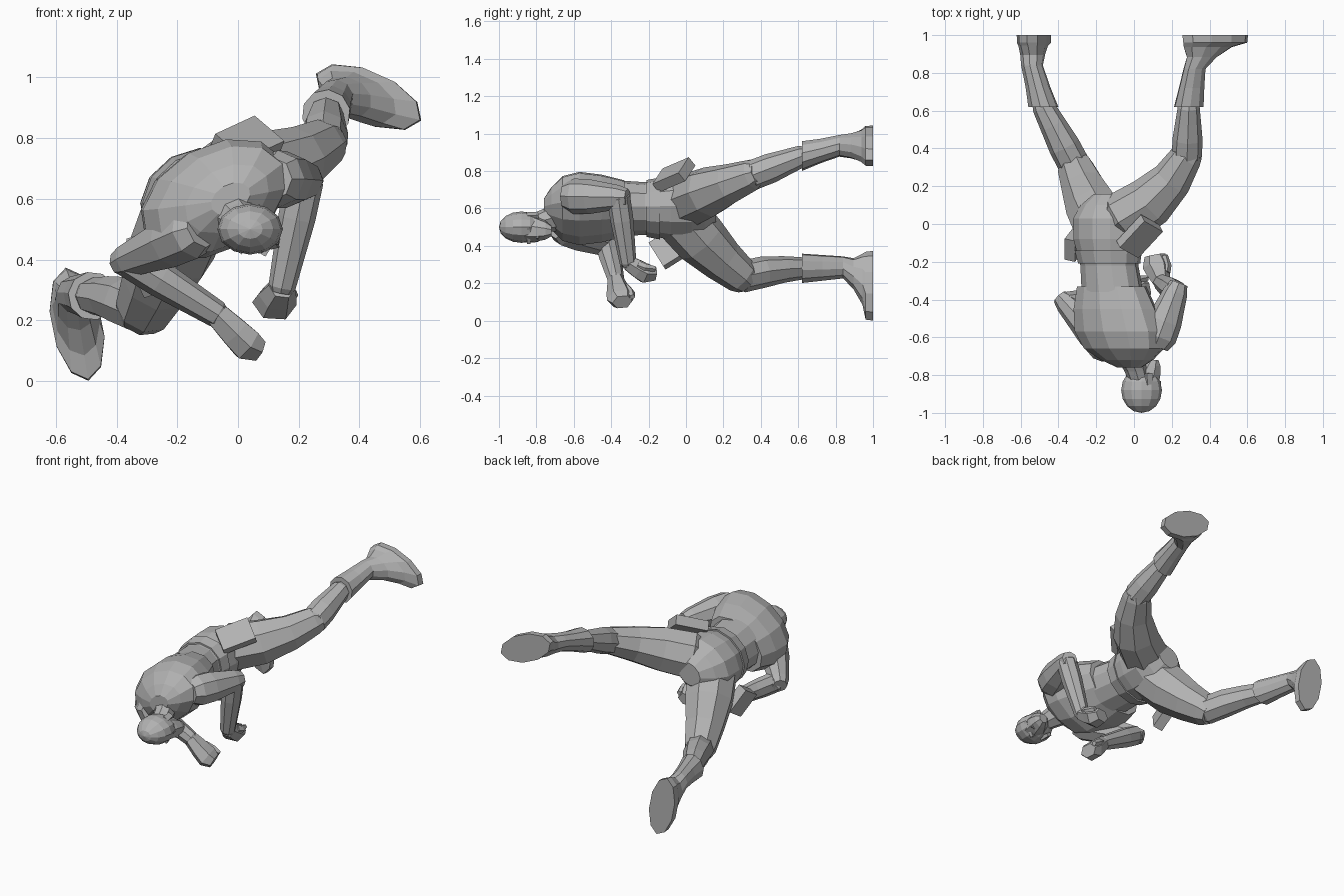
import bpy, bmesh, math
from mathutils import Vector, Matrix

old = bpy.data.objects.get("Cube")
if old:
    bpy.data.objects.remove(old)

grey = bpy.data.materials.new("plain_grey")
grey.use_nodes = True
grey.diffuse_color = (.45, .45, .45, 1)
grey.node_tree.nodes["Principled BSDF"].inputs["Base Color"].default_value = grey.diffuse_color

RIGHTWARD, BACKWARD, UPWARD = Vector((1, 0, 0)), Vector((0, 1, 0)), Vector((0, 0, 1))


def finish(name, bm):
    bmesh.ops.recalc_face_normals(bm, faces=bm.faces[:])
    mesh = bpy.data.meshes.new(name)
    bm.to_mesh(mesh)
    bm.free()
    mesh.materials.append(grey)
    obj = bpy.data.objects.new(name, mesh)
    bpy.context.collection.objects.link(obj)


def loft(name, points, widths, ref, depths=None, axis=None, sides=8):
    """Capped tube through points; widths run along ref, depths across it."""
    bm = bmesh.new()
    rings = []
    last = len(points) - 1
    for i, (point, width, depth) in enumerate(zip(points, widths, depths or widths)):
        normal = axis or (points[min(i + 1, last)] - points[max(i - 1, 0)]).normalized()
        along = (ref - normal * ref.dot(normal)).normalized()
        across = normal.cross(along)
        angles = [math.tau * k / sides for k in range(sides)]
        rings.append([bm.verts.new(point + along * width * math.cos(a) + across * depth * math.sin(a))
                      for a in angles])
    for lower, upper in zip(rings, rings[1:]):
        for k in range(sides):
            bm.faces.new((lower[k - 1], lower[k], upper[k], upper[k - 1]))
    bm.faces.new(rings[0])
    bm.faces.new(rings[-1])
    finish(name, bm)


def limb(name, start, end, thick, thin, ref, overlap=.1, bow=Vector()):
    """Tapered limb with a slight muscle swell, an optional bow and overlapping ends."""
    steps = [-overlap, 0, .35, .7, 1, 1 + overlap]
    swell = [.7, 1, 1.1, 1.05, 1, .8]
    points = [start.lerp(end, t) + bow * max(0, math.sin(math.pi * t)) for t in steps]
    radii = [(thick + (thin - thick) * t) * s for t, s in zip(steps, swell)]
    loft(name, points, radii, ref)


def boot(name, cuff, ankle, sole, toe):
    """Flared cuff, narrow ankle and a long flat sole facing backward."""
    shaft = cuff.lerp(ankle, .5)
    points = [cuff, shaft, ankle, ankle.lerp(sole, .35), ankle.lerp(sole, .65),
              sole - BACKWARD * .04, sole]
    loft(name, points, [.08, .07, .06, .085, .14, .185, .19], toe.normalized(),
         [.08, .065, .058, .065, .075, .085, .085], BACKWARD, sides=10)


def hand(name, wrist, knuckles, tip, ref, thumb_side):
    """Half-closed mitt with a separate thumb."""
    palm = wrist.lerp(knuckles, .6)
    loft(name + "_palm", [wrist, palm, knuckles, tip], [.045, .065, .075, .055], ref,
         [.045, .055, .06, .04], sides=6)
    shift = thumb_side.normalized() * .06
    loft(name + "_thumb", [palm + shift * .7, knuckles + shift, tip + shift],
         [.025, .025, .015], ref, sides=5)


def box(name, center, size, x_dir, z_dir):
    """Box whose local x and z follow the given directions."""
    x = x_dir.normalized()
    z = (z_dir - x * z_dir.dot(x)).normalized()
    turn = Matrix((x, z.cross(x), z)).transposed().to_4x4()
    bm = bmesh.new()
    bmesh.ops.create_cube(bm, size=1, matrix=Matrix.Translation(center) @ turn @ Matrix.Diagonal((*size, 1)))
    finish(name, bm)


def torso(name, stations, widths, depth_ratio):
    """Rings along the curved spine, rolled with the shoulder line."""
    spine = [Vector((-.14 + .2 * y * y, y, .6)) for y in stations]
    loft(name, spine, widths, Vector((.86, 0, .5)), [w * depth_ratio for w in widths], BACKWARD, 12)


# Torso: vest over the waist, belt and hips
torso("vest", [-.33, -.45, -.57, -.66, -.72, -.76], [.2, .24, .26, .23, .15, .07], .67)
torso("waist", [-.36, -.22, -.08, .03, .1, .16], [.17, .16, .19, .19, .15, .08], .84)
torso("belt", [-.21, -.14], [.17, .185], .86)

# Pouches on the hips
box("left_pouch", Vector((.03, -.065, .78)), (.2, .14, .06), Vector((.65, .7, .3)), Vector((.3, -.6, .75)))
box("right_pouch", Vector((-.31, -.1, .38)), (.06, .13, .16), Vector((.9, -.2, .3)), Vector((.2, .5, -.8)))

# Neck and head, turned to the left
head = Vector((.04, -.88, .5))
chin = Vector((.1, -.72, .48))
loft("neck", [Vector((-.03, -.68, .56)), Vector((.01, -.78, .53)), head], [.08, .06, .05], RIGHTWARD,
     axis=BACKWARD)
bm = bmesh.new()
bmesh.ops.create_uvsphere(bm, u_segments=12, v_segments=8, radius=.12, matrix=Matrix.Translation(head)
                          @ Matrix.Diagonal((.9, 1, .7, 1)) @ Matrix.Rotation(math.pi / 2, 4, "X"))
finish("skull", bm)
face = Vector((.8, .1, -.5)).normalized()
side = face.cross(-BACKWARD).normalized()
loft("jaw", [head.lerp(chin, t) for t in (.1, .5, .8, 1)], [.09, .075, .055, .03], face,
     [.075, .065, .05, .03], BACKWARD)
cheek = head + BACKWARD * .06
bridge = cheek + face * .075
loft("nose", [bridge - BACKWARD * .02, bridge + face * .02 + BACKWARD * .02, bridge + BACKWARD * .03],
     [.01, .02, .01], face, sides=4)
box("brow", bridge - BACKWARD * .03, (.03, .02, .1), face, side)
for name, sign in (("left_ear", 1), ("right_ear", -1)):
    box(name, cheek + side * sign * .075, (.035, .06, .02), face, side)

# Left arm: elbow back, forearm hanging down
shoulder, elbow = Vector((.13, -.6, .665)), Vector((.22, -.36, .66))
wrist = Vector((.145, -.31, .31))
limb("left_upper_arm", shoulder, elbow, .095, .065, UPWARD, .2)
limb("left_forearm", elbow, wrist, .062, .045, BACKWARD, .05)
hand("left_hand", wrist, Vector((.12, -.22, .255)), Vector((.11, -.165, .25)), RIGHTWARD,
     RIGHTWARD + UPWARD * .5)

# Right arm: elbow out, forearm crossing below the chest
shoulder, elbow = Vector((-.15, -.65, .49)), Vector((-.36, -.42, .4))
wrist = Vector((-.07, -.375, .22))
limb("right_upper_arm", shoulder, elbow, .09, .058, UPWARD, .15)
limb("right_forearm", elbow, wrist, .06, .045, BACKWARD, .05)
hand("right_hand", wrist, Vector((.03, -.35, .12)), Vector((.07, -.34, .1)), BACKWARD,
     BACKWARD + UPWARD * .5)

# Left leg: raised and stretched back
hip, knee = Vector((-.06, .03, .65)), Vector((.28, .36, .78))
cuff, ankle = Vector((.29, .62, .88)), Vector((.32, .82, .935))
limb("left_thigh", hip, knee, .145, .085, RIGHTWARD - BACKWARD, bow=Vector((.03, -.03, -.01)))
limb("left_shin", knee, cuff, .08, .058, RIGHTWARD)
boot("left_boot", cuff, ankle, Vector((.43, 1, .935)), Vector((.9, 0, -.4)))

# Right leg: dropped low with the knee bent
hip, knee = Vector((-.17, -.02, .55)), Vector((-.31, .3, .235))
cuff, ankle = Vector((-.48, .62, .28)), Vector((-.54, .84, .285))
limb("right_thigh", hip, knee, .15, .097, RIGHTWARD, bow=Vector((0, -.01, -.01)))
limb("right_shin", knee, cuff, .085, .06, RIGHTWARD, bow=UPWARD * .01)
boot("right_boot", cuff, ankle, Vector((-.53, 1, .187)), Vector((.2, 0, -1)))
